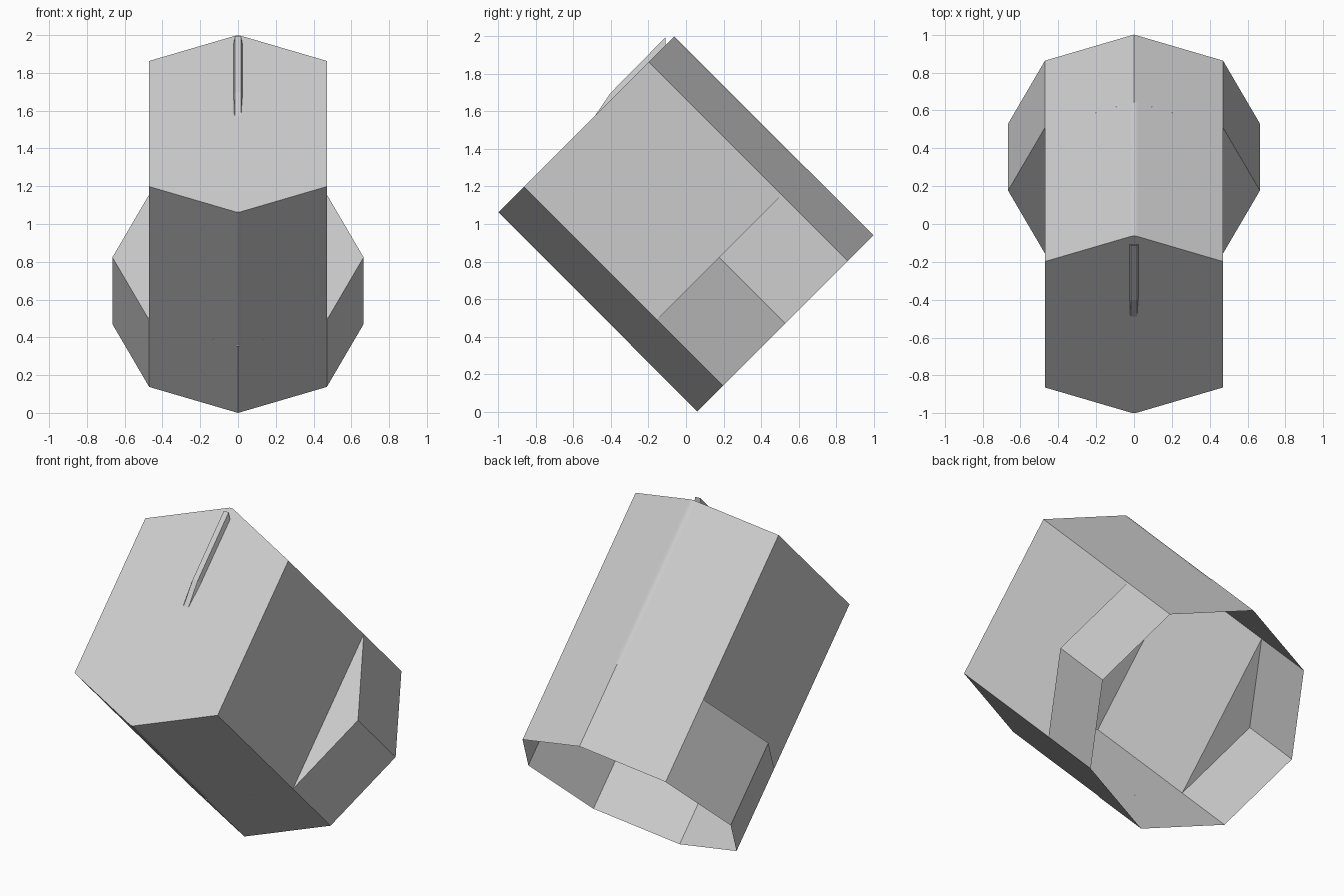
import bpy, math

cube = bpy.data.objects.get("Cube")
if cube:
    bpy.data.objects.remove(cube, do_unlink=True)

grey = bpy.data.materials.new("plain grey")
grey.use_nodes = True
colour = (0.6, 0.6, 0.6, 1)
grey.diffuse_color = colour
grey.node_tree.nodes["Principled BSDF"].inputs["Base Color"].default_value = colour

R = 0.665             # corner radius of the octagonal collar
S = R * math.sin(math.pi / 4)
COLLAR, TOP = 0.5, 1.5


def add_part(name, verts, faces, smooth=False):
    """Make a mesh object in the tilted frame: local z runs along the shell."""
    mesh = bpy.data.meshes.new(name)
    mesh.from_pydata(verts, [], faces)
    mesh.materials.append(grey)
    obj = bpy.data.objects.new(name, mesh)
    obj.location = (0, 0.53, 0.47)
    obj.rotation_euler.x = math.radians(45)
    bpy.context.collection.objects.link(obj)
    if smooth:
        bpy.ops.object.select_all(action='DESELECT')
        bpy.context.view_layer.objects.active = obj
        obj.select_set(True)
        bpy.ops.object.shade_smooth_by_angle(angle=math.radians(20))
    return obj


def tube(section, low, high):
    """Walls between two copies of a counter-clockwise section."""
    n = len(section)
    verts = [(x, y, z) for z in (low, high) for x, y in section]
    faces = [(i, (i + 1) % n, n + (i + 1) % n, n + i) for i in range(n)]
    return verts, faces


# Octagonal collar, open at the end, with a triangular ledge on each side
octagon = [(R * math.cos(i * math.pi / 4), R * math.sin(i * math.pi / 4)) for i in range(8)]
verts, faces = tube(octagon, 0, COLLAR)
faces += [(8 + 7, 8, 8 + 1), (8 + 3, 8 + 4, 8 + 5)]
add_part("octagonal_collar", verts, faces)

# Six-sided sleeve with softened ridges, closed by a flat cap
ridge = [(0.024, R - 0.010), (0.012, R - 0.005), (0, R - 0.003),
         (-0.012, R - 0.005), (-0.024, R - 0.010)]
half = [(S, S)] + ridge + [(-S, S)]
section = half + [(-x, -y) for x, y in half]
verts, faces = tube(section, COLLAR, TOP)
n = len(section)
faces.append(tuple(range(n, 2 * n)))
add_part("closed_sleeve", verts, faces, smooth=True)

# Narrow sight on the cap, with a ramp at its inner end
base = [(0.06, 0.02), (0.21, 0.024), (0.595, 0.024)]
crest = [(0.06, 0.016, 0), (0.21, 0.016, 0.028), (0.626, 0.016, 0.031)]
verts = []
for (yb, wb), (yc, wc, h) in zip(base, crest):
    verts += [(-wb, yb, TOP - 0.002), (-wc, yc, TOP + h), (wc, yc, TOP + h), (wb, yb, TOP - 0.002)]
faces = [(k + j, k + j + 4, k + j + 5, k + j + 1) for k in (0, 4) for j in range(3)]
faces += [(0, 1, 2, 3), (11, 10, 9, 8)]
add_part("cap_sight", verts, faces)
